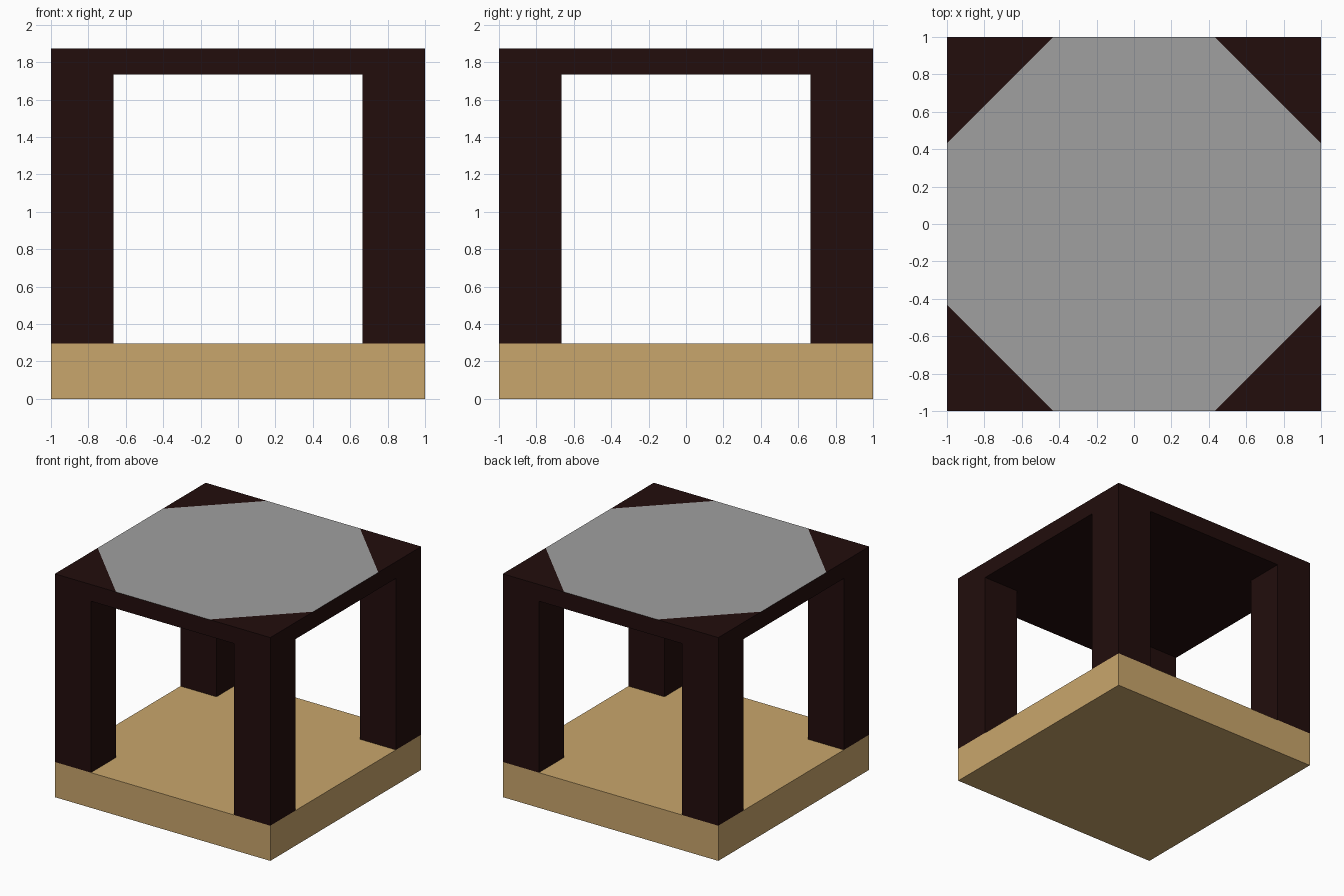
import bpy, bmesh
from mathutils import Vector

if "Cube" in bpy.data.objects:
    bpy.data.objects.remove(bpy.data.objects["Cube"])

BASE_TOP, SLAB_BOTTOM, SLAB_TOP = 0.295, 1.733, 1.873
LEG, CUT = 0.335, 1.432   # leg width; corner cut where |x| + |y| = CUT


def material(name, color):
    m = bpy.data.materials.new(name)
    m.diffuse_color = (*color, 1)
    m.use_nodes = True
    m.node_tree.nodes["Principled BSDF"].inputs["Base Color"].default_value = m.diffuse_color
    return m


tan = material("tan wood", (0.584, 0.381, 0.150))
dark = material("dark brown wood", (0.016, 0.004, 0.0037))
grey = material("grey inlay", (0.352, 0.352, 0.352))


def box(name, lo, hi, *mats):
    lo, hi = Vector(lo), Vector(hi)
    bm = bmesh.new()
    bmesh.ops.create_cube(bm, size=1)
    for v in bm.verts:
        v.co = (lo + hi) / 2 + v.co * (hi - lo)
    mesh = bpy.data.meshes.new(name)
    bm.to_mesh(mesh)
    bm.free()
    for m in mats:
        mesh.materials.append(m)
    ob = bpy.data.objects.new(name, mesh)
    bpy.context.collection.objects.link(ob)
    return ob


# Base board
box("base", (-1, -1, 0), (1, 1, BASE_TOP), tan)

# Four corner legs
for side, sx in (("left", -1), ("right", 1)):
    for end, sy in (("front", -1), ("back", 1)):
        xs = sorted((sx, sx * (1 - LEG)))
        ys = sorted((sy, sy * (1 - LEG)))
        box(f"{end}_{side}_leg", (xs[0], ys[0], BASE_TOP),
            (xs[1], ys[1], SLAB_BOTTOM), dark)

# Table top with an octagonal grey inlay cut into the upper face
top = box("table_top", (-1, -1, SLAB_BOTTOM), (1, 1, SLAB_TOP), dark, grey)
bm = bmesh.new()
bm.from_mesh(top.data)
for sx in (-1, 1):
    for sy in (-1, 1):
        bmesh.ops.bisect_plane(bm, geom=bm.verts[:] + bm.edges[:] + bm.faces[:],
                               plane_co=(sx * CUT / 2, sy * CUT / 2, 0),
                               plane_no=(sx, sy, 0))
bm.normal_update()
for f in bm.faces:
    c = f.calc_center_median()
    if f.normal.z > 0.9 and abs(c.x) + abs(c.y) < CUT:
        f.material_index = 1
bm.to_mesh(top.data)
bm.free()
